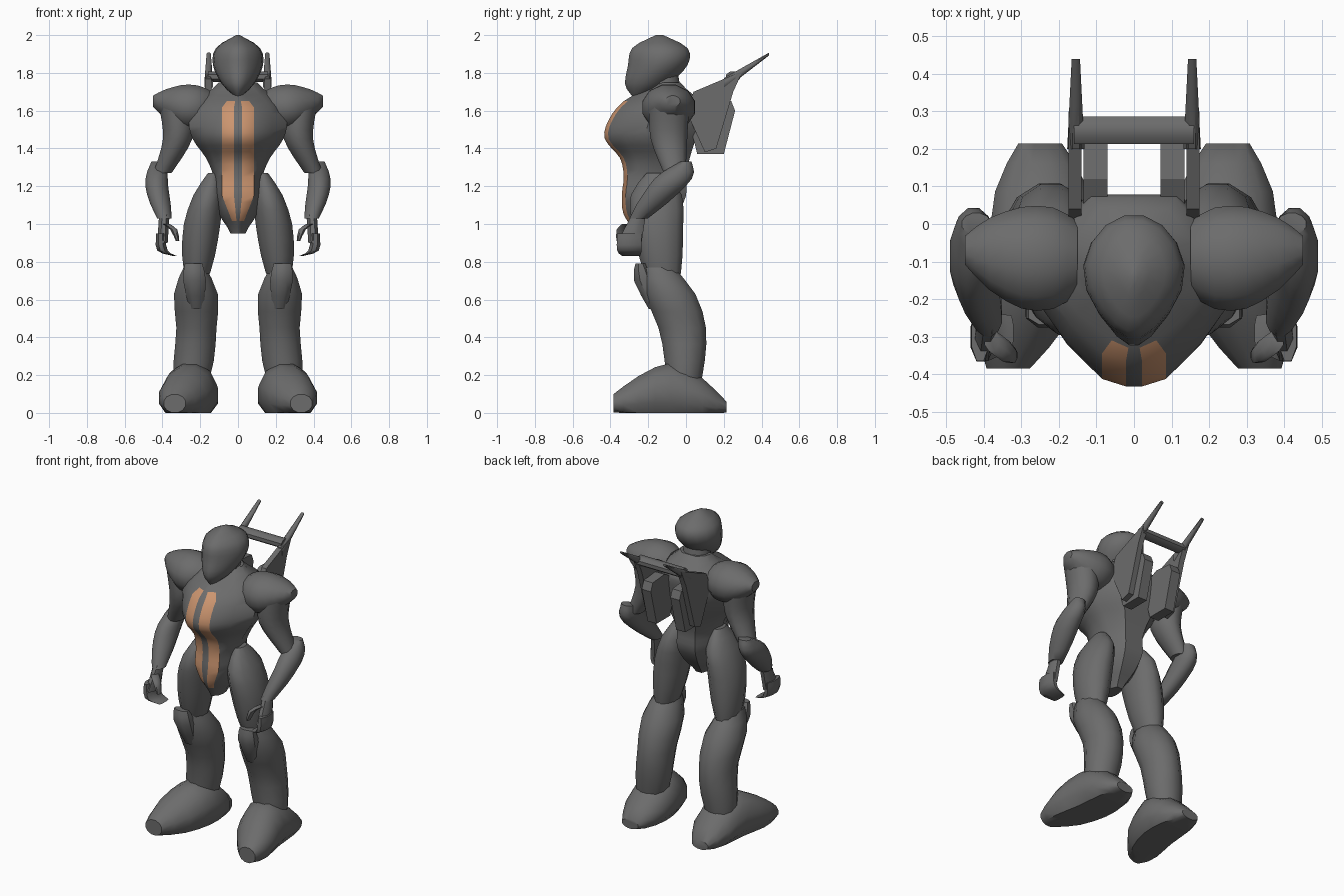
import bpy, bmesh, math
from mathutils import Vector

if "Cube" in bpy.data.objects:
    bpy.data.objects.remove(bpy.data.objects["Cube"])


def material(name, rgb):
    m = bpy.data.materials.new(name)
    m.use_nodes = True
    m.diffuse_color = (*rgb, 1)
    shader = m.node_tree.nodes["Principled BSDF"]
    shader.inputs["Base Color"].default_value = (*rgb, 1)
    return m


GREY = material("dark grey", (.15, .15, .15))
ORANGE = material("light orange", (.6, .3, .16))


def spline(keys, t):
    """Smooth curve through evenly spaced numbers or vectors, t from start to end."""
    last = len(keys) - 1
    i = min(int(t * last), last - 1)
    u = t * last - i
    a, b = keys[i], keys[i + 1]
    slope_a = (b - keys[max(i - 1, 0)]) / 2
    slope_b = (keys[min(i + 2, last)] - a) / 2
    ease = u * u * (3 - 2 * u)
    return (a * (1 - ease) + b * ease
            + slope_a * (u * (1 - u) ** 2) - slope_b * (u * u * (1 - u)))


def loft(name, rings, painted=lambda row, column: False, angle=45):
    """Skin a stack of point rings, cap both ends and paint faces by rule."""
    bm = bmesh.new()
    rows = [[bm.verts.new(point) for point in ring] for ring in rings]
    count = len(rows[0])
    for r, (low, high) in enumerate(zip(rows, rows[1:])):
        for c in range(count):
            d = (c + 1) % count
            face = bm.faces.new((low[c], low[d], high[d], high[c]))
            face.material_index = int(painted(r, c))
    bm.faces.new(rows[0])
    bm.faces.new(rows[-1])
    bmesh.ops.recalc_face_normals(bm, faces=bm.faces)
    mesh = bpy.data.meshes.new(name)
    bm.to_mesh(mesh)
    bm.free()
    mesh.materials.append(GREY)
    mesh.materials.append(ORANGE)
    ob = bpy.data.objects.new(name, mesh)
    bpy.context.collection.objects.link(ob)
    bpy.ops.object.select_all(action="DESELECT")
    ob.select_set(True)
    bpy.context.view_layer.objects.active = ob
    bpy.ops.object.shade_smooth_by_angle(angle=math.radians(angle))


def limb(name, path, widths, depths, axis="z", side=1, pinch=0, sides=12, steps=8):
    """Rounded tube along a path; half widths and depths lie across the axis."""
    path = [Vector(p) for p in path]
    rings = []
    for step in range(steps + 1):
        t = step / steps
        centre, w, d = spline(path, t), spline(widths, t), spline(depths, t)
        ring = []
        for k in range(sides):
            turn = math.tau * (k + .5) / sides
            u, v = math.cos(turn), math.sin(turn)
            u *= w * (1 - pinch * max(0, -v))
            v *= d
            offset = {"x": (0, u, v), "y": (u, 0, v), "z": (u, v, 0)}[axis]
            x, y, z = centre + Vector(offset)
            ring.append((side * x, y, max(0, z)))
        rings.append(ring)
    loft(name, rings)


def slab(name, profile, inner, outer, side):
    """Side profile of (y, z) points, thickened between two x positions."""
    loft(name, [[(side * x, y, z) for y, z in profile] for x in (inner, outer)], angle=25)


# Torso and pelvis, with a keeled chest and two painted stripes
WIDTH = [.04, .1, .13, .13, .17, .24, .26, .22, .1]
FRONT = [-.27, -.33, -.34, -.33, -.35, -.43, -.41, -.33, -.17]
BACK = [-.13, -.05, 0, 0, .02, .05, .07, .07, -.03]
ROWS = 24
torso = []
for row in range(ROWS + 1):
    t = row / ROWS
    z = .95 + .8 * t
    width, front, back = (spline(keys, t) for keys in (WIDTH, FRONT, BACK))
    rise = (z - 1) / .65
    stripe = .085 * max(.3, min(1, .3 + 3 * rise, .7 + 6 * (1 - rise)))
    flank = front + .45 * (back - front)
    half = [(stripe / 4, front), (stripe, front + .02),
            (stripe + .55 * (width - stripe), (front + flank) / 2), (width, flank),
            (width * .9, (flank + back) / 2), (width * .5, back)]
    torso.append([(x, y, z) for x, y in half] + [(-x, y, z) for x, y in reversed(half)])
stripe_columns = (0, len(torso[0]) - 2)
loft("torso", torso, lambda row, column: 2 <= row < ROWS - 3 and column in stripe_columns)

# Neck and teardrop head
limb("neck", [(0, -.1, 1.68), (0, -.12, 1.8)], [.09, .08], [.08, .08])
limb("head", [(0, -.26, 1.67), (0, -.15, 1.84), (0, -.14, 2)],
     [.01, .09, .135, .12, .01], [.02, .12, .16, .15, .02], pinch=.3, sides=16, steps=12)

# Bar joining the two back blades
limb("back_crossbar", [(-.16, .25, 1.78), (.16, .25, 1.78)], [.04, .04], [.03, .03],
     axis="x", sides=8, steps=1)

for side, tag in ((1, "left_"), (-1, "right_")):
    # Back blade with its prong, and the flap beside it
    slab(tag + "blade", [(0, 1.6), (.04, 1.7), (.3, 1.81), (.25, 1.7), (.16, 1.4), (.1, 1.38)],
         .14, .175, side)
    limb(tag + "prong", [(.155, .2, 1.74), (.155, .44, 1.9)], [.025, .012], [.035, .008],
         axis="y", side=side, sides=8, steps=2)
    slab(tag + "flap", [(0, 1.6), (.12, 1.66), (.24, 1.65), (.26, 1.6), (.2, 1.37), (.06, 1.37)],
         .07, .135, side)

    # Shoulder pad and arm
    limb(tag + "shoulder", [(.15, -.09, 1.62), (.3, -.09, 1.62), (.45, -.07, 1.65)],
         [.1, .14, .14, .1, .04], [.09, .12, .12, .08, .03], axis="x", side=side)
    limb(tag + "upper_arm", [(.33, -.09, 1.62), (.32, -.09, 1.45), (.4, -.06, 1.27)],
         [.09, .08, .05], [.11, .1, .06], side=side)
    limb(tag + "forearm", [(.42, 0, 1.33), (.43, -.1, 1.2), (.39, -.25, 1.03)],
         [.04, .06, .06, .04], [.03, .1, .09, .05], side=side)

    # Hand: palm, curled fingers and thumb
    limb(tag + "palm", [(.39, -.25, 1.05), (.4, -.3, .9)], [.03, .03], [.04, .07],
         side=side, sides=8, steps=3)
    limb(tag + "fingers", [(.41, -.3, .95), (.4, -.3, .86), (.33, -.29, .83)],
         [.025, .03, .01], [.07, .07, .05], side=side, sides=8, steps=6)
    limb(tag + "thumb", [(.38, -.31, 1), (.34, -.34, .97), (.32, -.35, .91)],
         [.02, .02, .01], [.03, .03, .02], side=side, sides=8, steps=4)

    # Thigh, shin and knee plate
    limb(tag + "thigh", [(.13, -.16, 1.27), (.19, -.15, 1), (.22, -.12, .7)],
         [.03, .08, .1, .09, .06], [.05, .14, .14, .12, .09], side=side)
    limb(tag + "shin", [(.23, -.15, .77), (.22, -.02, .45), (.25, -.01, .14)],
         [.06, .12, .11, .11, .09], [.09, .14, .13, .11, .09], side=side)
    limb(tag + "knee_plate", [(.235, -.24, .79), (.23, -.22, .7), (.22, -.16, .55)],
         [.05, .065, .04], [.03, .06, .04], side=side, sides=8, steps=4)

    # Foot with the toes turned outwards
    limb(tag + "foot", [(.25, .215, .03), (.25, -.08, .1), (.335, -.385, .05)],
         [.06, .13, .145, .13, .06], [.03, .12, .17, .12, .05], axis="y", side=side)
